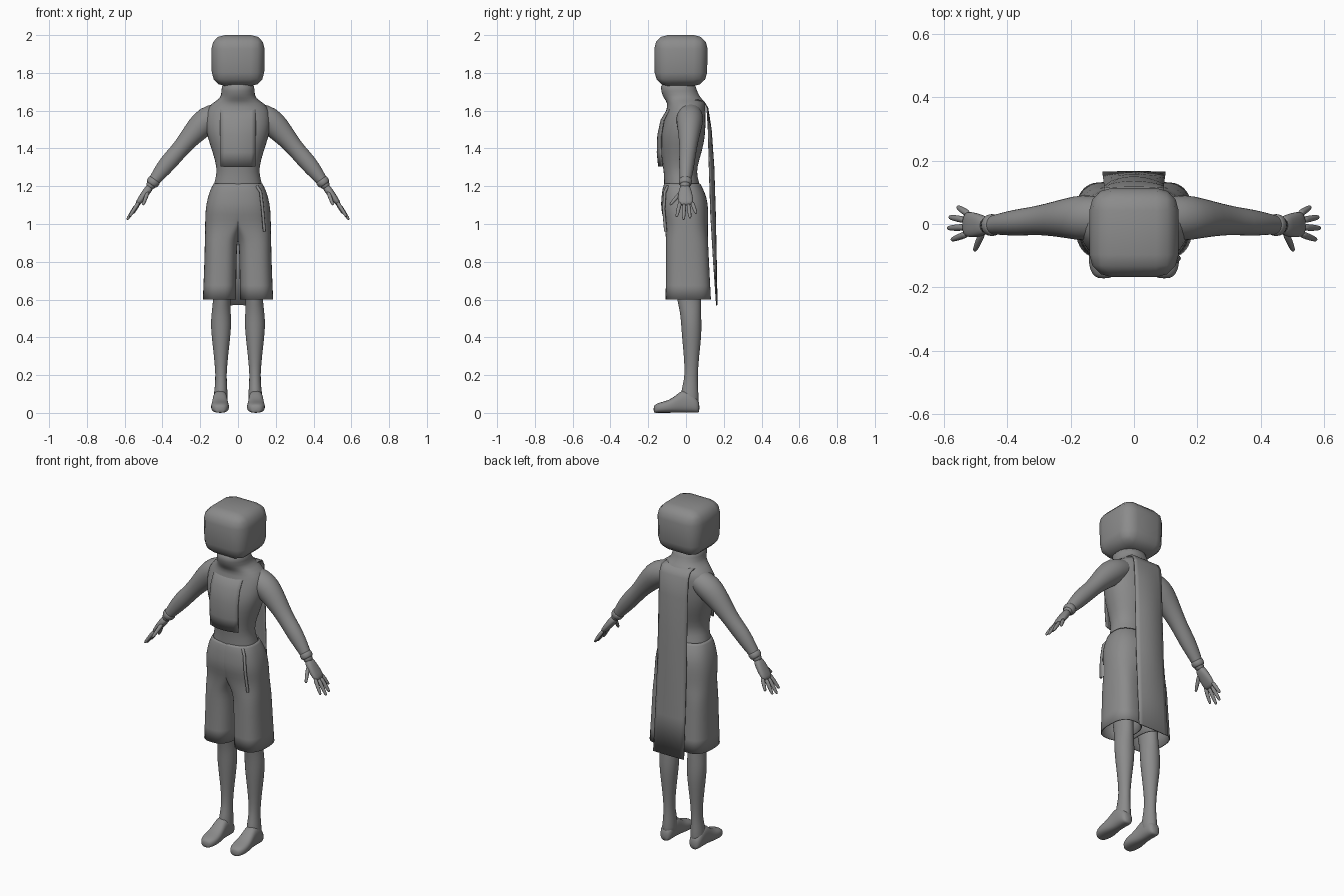
import bpy, bmesh
from math import cos, sin, pi, copysign
from mathutils import Vector

GREY = bpy.data.materials.new("dark_grey")
GREY.diffuse_color = (.26, .26, .26, 1)


def finish(name, bm, mirror=False, subsurf=0, thick=0):
    bmesh.ops.recalc_face_normals(bm, faces=bm.faces)
    me = bpy.data.meshes.new(name)
    bm.to_mesh(me)
    bm.free()
    me.materials.append(GREY)
    for p in me.polygons:
        p.use_smooth = True
    ob = bpy.data.objects.new(name, me)
    bpy.context.collection.objects.link(ob)
    if subsurf:
        m = ob.modifiers.new("smooth", 'SUBSURF')
        m.levels = m.render_levels = subsurf
    if thick:
        ob.modifiers.new("thickness", 'SOLIDIFY').thickness = thick
    if mirror:
        ob.modifiers.new("mirror", 'MIRROR').use_mirror_merge = False
    return ob


def loft(name, rings, power=2.0, sides=16, caps=True, **kw):
    """rings: (centre, u axis, v axis[, u axis on the negative side]); superellipses"""
    bm = bmesh.new()
    loops = []
    e = 2 / power
    for c, u, v, *neg in rings:
        loop = []
        for i in range(sides):
            a = 2 * pi * (i + .5) / sides
            p = copysign(abs(cos(a)) ** e, cos(a))
            q = copysign(abs(sin(a)) ** e, sin(a))
            w = neg[0] if neg and p < 0 else u
            loop.append(bm.verts.new(Vector(c) + Vector(w) * p + Vector(v) * q))
        loops.append(loop)
    for a, b in zip(loops, loops[1:]):
        for i in range(sides):
            j = (i + 1) % sides
            bm.faces.new((a[i], a[j], b[j], b[i]))
    if caps:
        bm.faces.new(loops[0])
        bm.faces.new(loops[-1])
    return finish(name, bm, **kw)


def upright(name, rows, **kw):
    """rows: (z, cx, cy, rx, ry)"""
    return loft(name, [((cx, cy, z), (rx, 0, 0), (0, ry, 0))
                       for z, cx, cy, rx, ry in rows], **kw)


def limb(name, rows, **kw):
    """rows: (x, y, z, thickness radius, y-width radius) along a path"""
    pts = [Vector(r[:3]) for r in rows]
    rings = []
    for i, r in enumerate(rows):
        t = (pts[min(i + 1, len(pts) - 1)] - pts[max(i - 1, 0)]).normalized()
        u = t.cross(Vector((0, 1, 0))).normalized()
        rings.append((pts[i], u * r[3], t.cross(u) * r[4]))
    return loft(name, rings, mirror=True, **kw)


# head: softly bevelled block
bm = bmesh.new()
bmesh.ops.create_cube(bm, size=1)
for v in bm.verts:
    k = .97 if v.co.z < 0 else 1
    v.co = Vector((v.co.x * .284 * k, v.co.y * .284 * k - .027, v.co.z * .27 + 1.865))
bmesh.ops.bevel(bm, geom=bm.edges[:], offset=.072, segments=3, profile=.5, affect='EDGES')
finish("head", bm)

# neck and torso
upright("torso", [
    (1.76, 0, -.045, .090, .095), (1.70, 0, -.038, .087, .095),
    (1.665, 0, -.018, .092, .10), (1.64, 0, .003, .14, .10),
    (1.60, 0, .0, .172, .105), (1.53, 0, -.012, .176, .116),
    (1.46, 0, -.02, .163, .122), (1.38, 0, -.024, .135, .108),
    (1.30, 0, -.032, .112, .09), (1.25, 0, -.028, .117, .088),
    (1.20, 0, -.02, .132, .097), (1.10, 0, -.01, .14, .10)],
    power=2.2, sides=24, subsurf=1)

# arms, cuffs and hands
limb("arm", [
    (.04, .02, 1.595, .05, .055), (.10, .02, 1.583, .062, .066),
    (.16, .02, 1.555, .075, .076), (.212, .018, 1.507, .068, .064),
    (.27, .014, 1.44, .051, .052), (.318, .010, 1.382, .046, .045),
    (.37, .004, 1.325, .048, .043), (.42, 0, 1.262, .038, .035),
    (.455, -.005, 1.215, .027, .028), (.475, -.005, 1.185, .023, .027)], subsurf=1)
limb("cuff", [(.438, -.003, 1.238, .030, .031), (.442, -.003, 1.232, .036, .036),
              (.457, -.004, 1.212, .034, .035), (.461, -.004, 1.206, .026, .028)], subsurf=1)
limb("palm", [(.46, -.005, 1.205, .022, .025), (.485, -.005, 1.17, .021, .036),
              (.515, -.002, 1.13, .018, .042), (.538, 0, 1.098, .012, .038)],
     power=2.5, subsurf=1)
fingers = [((.52, .03, 1.12), (.557, .054, 1.055)), ((.53, .012, 1.11), (.583, .022, 1.03)),
           ((.53, -.01, 1.11), (.588, -.013, 1.022)), ((.522, -.03, 1.12), (.576, -.05, 1.037)),
           ((.475, -.02, 1.175), (.503, -.085, 1.10))]
for n, (a, b) in enumerate(fingers):
    a, b = Vector(a), Vector(b)
    limb("thumb" if n == 4 else f"finger_{n + 1}",
         [(*a.lerp(b, t), r, r) for t, r in ((0, .0125), (.5, .0115), (.9, .009), (1, .005))],
         sides=8, subsurf=1)

# legs and feet
upright("leg", [
    (.80, .085, .0, .06, .07), (.68, .085, .008, .05, .068), (.60, .086, .016, .045, .065),
    (.54, .089, .024, .051, .057), (.47, .09, .028, .056, .055), (.40, .09, .03, .050, .052),
    (.30, .09, .029, .038, .041), (.20, .09, .028, .029, .034),
    (.14, .09, .022, .033, .042), (.08, .092, .018, .039, .05),
    (.02, .092, .02, .036, .048)], mirror=True, subsurf=1)
foot = [(.072, .022, .05), (.055, .036, .075), (.02, .039, .11), (-.02, .039, .118),
        (-.055, .043, .085), (-.09, .048, .062), (-.13, .049, .052), (-.16, .037, .042),
        (-.172, .02, .03)]
loft("foot", [((.095, y, h / 2 + .003), (r, 0, 0), (0, 0, h / 2 + .003)) for y, r, h in foot],
     power=2.6, mirror=True, subsurf=1)

# wide knee-length shorts, mirrored half: (z, cy, ry, outer x, middle x, inner x)
shorts = [(1.215, -.02, .095, .129, 0, -.05), (1.19, -.018, .107, .144, 0, -.05),
          (1.14, -.01, .121, .162, 0, -.05), (1.08, -.008, .127, .173, 0, -.05),
          (1.02, 0, .118, .175, .01, -.04), (.97, .003, .113, .175, .04, -.02),
          (.92, .005, .112, .176, .075, .0), (.87, .006, .113, .177, .09, .006),
          (.75, .009, .116, .180, .093, .008), (.60, .012, .121, .187, .098, .01)]
loft("shorts", [((xm, cy, z), (xo - xm, 0, 0), (0, ry, 0), (xm - xi, 0, 0))
                for z, cy, ry, xo, xm, xi in shorts],
     power=2.6, sides=24, caps=False, mirror=True, subsurf=1, thick=.006)

# hanging waist cord on one side
cu = bpy.data.curves.new("waist_cord", 'CURVE')
cu.dimensions = '3D'
cu.bevel_depth = .008
cu.bevel_resolution = 2
cu.use_fill_caps = True
cu.materials.append(GREY)
pts = [(.10, -.097, 1.2), (.12, -.112, 1.17), (.13, -.118, 1.08), (.14, -.108, .96)]
s = cu.splines.new('POLY')
s.points.add(len(pts) - 1)
for p, q in zip(s.points, pts):
    p.co = (*q, 1)
bpy.context.collection.objects.link(bpy.data.objects.new("waist_cord", cu))

# tabard: chest panel over the shoulders into a long back cape (y, z, bow, half width)
profile = [(-.148, 1.305, -.02, .092), (-.155, 1.38, -.022, .093), (-.152, 1.47, -.018, .094),
           (-.135, 1.55, -.015, .094), (-.105, 1.60, -.01, .094), (-.06, 1.632, 0, .094),
           (0, 1.65, 0, .094), (.06, 1.66, 0, .094), (.095, 1.652, 0, .094),
           (.118, 1.615, .004, .094), (.136, 1.50, .015, .094), (.150, 1.30, .024, .095),
           (.158, 1.05, .024, .096), (.163, .80, .014, .098), (.167, .57, .002, .10)]
bm = bmesh.new()
cols = [i / 4 for i in range(-4, 5)]
grid = [[bm.verts.new((w * t, y - bow * t * t, z)) for t in cols] for y, z, bow, w in profile]
for a, b in zip(grid, grid[1:]):
    for i in range(len(cols) - 1):
        bm.faces.new((a[i], a[i + 1], b[i + 1], b[i]))
finish("tabard", bm, thick=.006)
